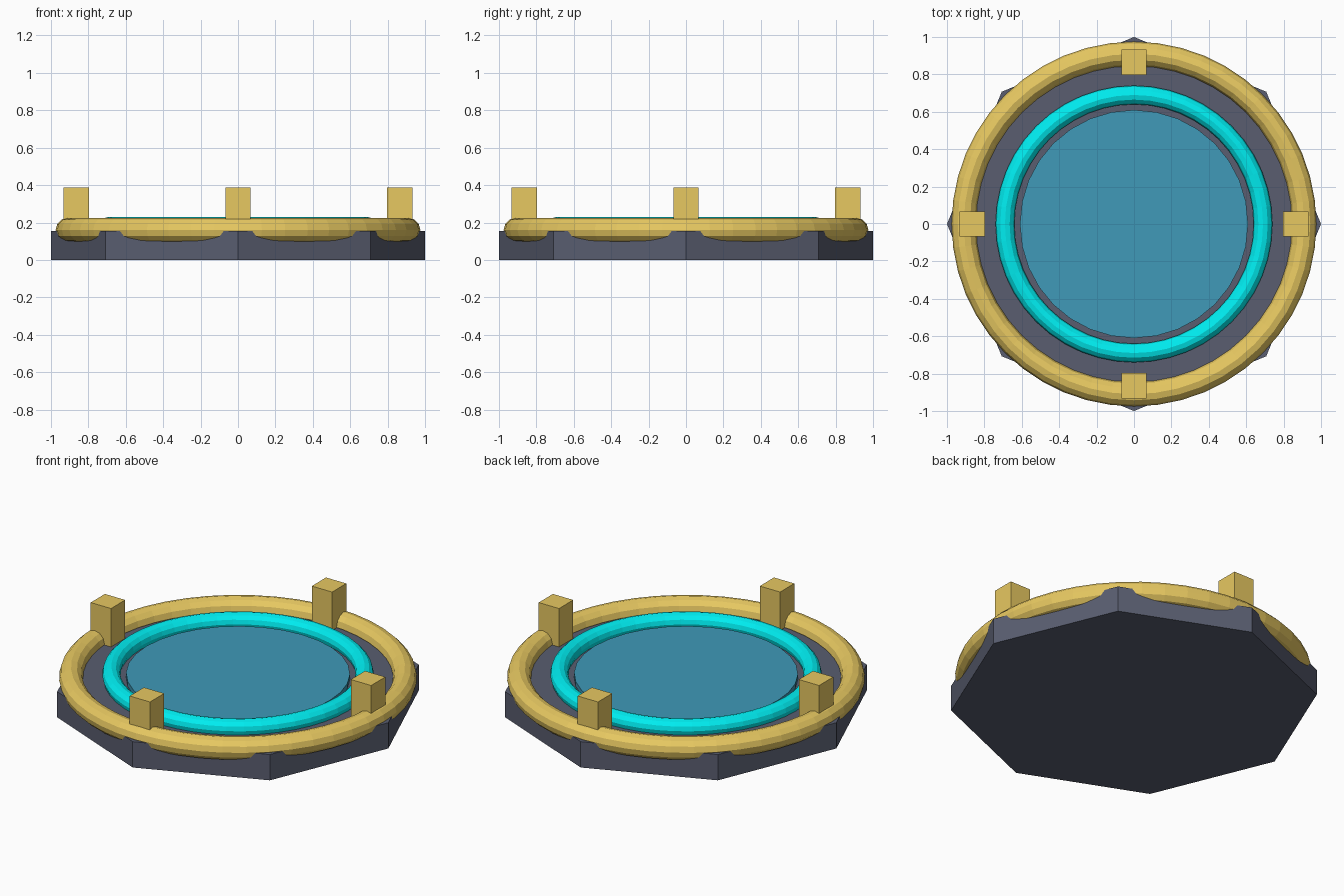
import bpy
from math import pi, cos, sin

if "Cube" in bpy.data.objects:
    bpy.data.objects.remove(bpy.data.objects["Cube"])


def material(name, rgb):
    m = bpy.data.materials.new(name)
    m.diffuse_color = (*rgb, 1)
    m.use_nodes = True
    m.node_tree.nodes["Principled BSDF"].inputs["Base Color"].default_value = m.diffuse_color
    return m


slate = material("slate", (0.10, 0.11, 0.16))
gold = material("gold", (0.80, 0.58, 0.12))
cyan = material("cyan", (0.0, 0.85, 0.88))
blue = material("blue", (0.05, 0.32, 0.48))


def finish(name, mat):
    ob = bpy.context.object
    ob.name = name
    ob.data.materials.append(mat)
    return ob


def disc(name, sides, radius, z0, z1, mat, turn=0):
    bpy.ops.mesh.primitive_cylinder_add(vertices=sides, radius=radius, depth=z1 - z0,
                                        location=(0, 0, (z0 + z1) / 2), rotation=(0, 0, turn))
    return finish(name, mat)


def ring(name, major, minor, z, mat):
    bpy.ops.mesh.primitive_torus_add(major_segments=48, minor_segments=12, major_radius=major,
                                     minor_radius=minor, location=(0, 0, z))
    return finish(name, mat)


# Octagonal base with corners on the axes
disc("base", 8, 1.0, 0, 0.155, slate)

# Outer gold rim and inner glowing ring
ring("outer_rim", 0.91, 0.065, 0.16, gold)
ring("inner_ring", 0.69, 0.05, 0.18, cyan)

# Raised centre pad
disc("centre_pad", 32, 0.61, 0.14, 0.184, blue)

# Four square posts on the rim
for i in range(4):
    a = i * pi / 2
    bpy.ops.mesh.primitive_cube_add(size=1, location=(0.865 * cos(a), 0.865 * sin(a), 0.27))
    post = finish(f"post_{i + 1}", gold)
    post.scale = (0.135, 0.135, 0.232)
